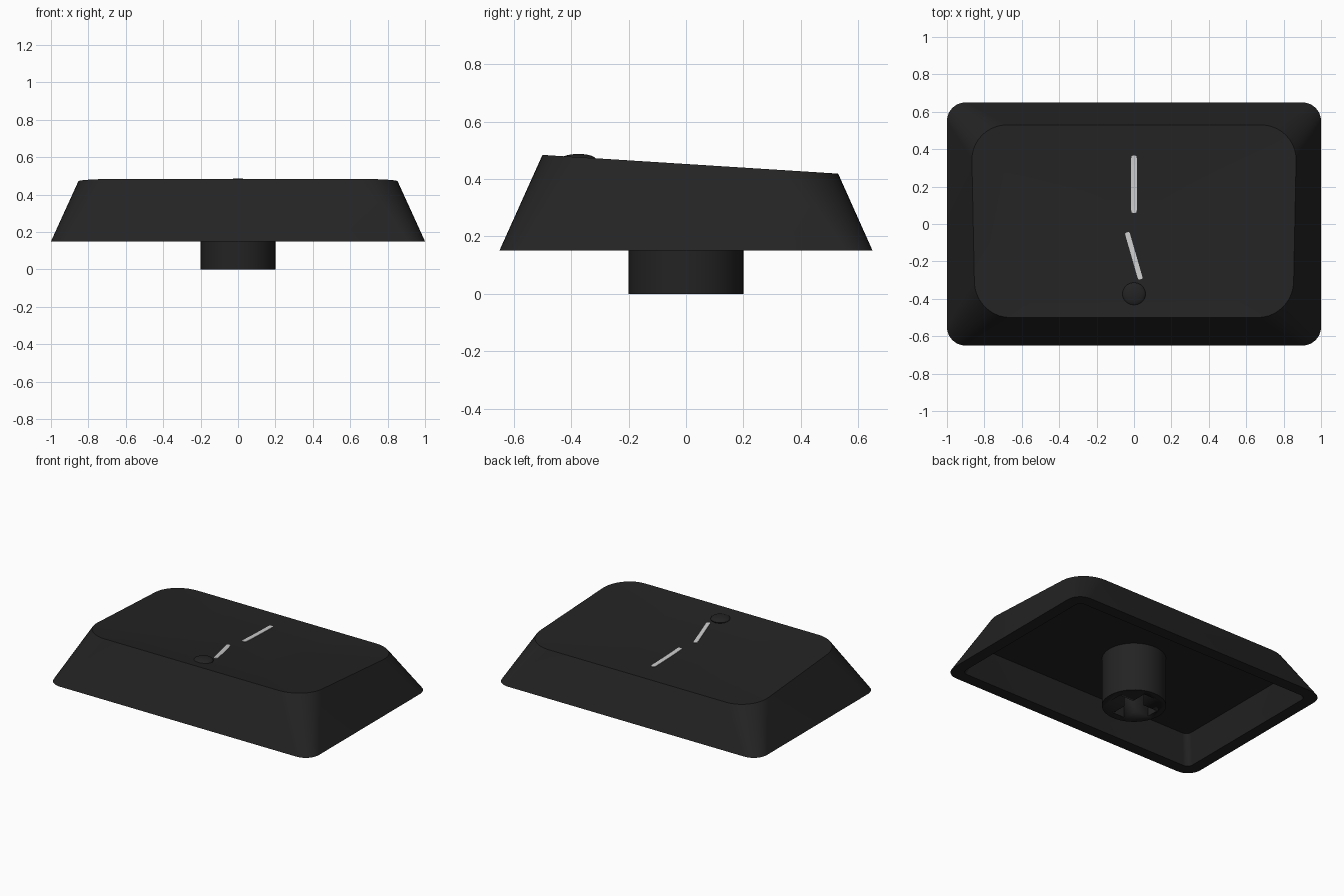
import bpy, bmesh, math
from mathutils import Vector

if "Cube" in bpy.data.objects:
    bpy.data.objects.remove(bpy.data.objects["Cube"])

DISH = 0.02          # depth of the scooped top
MID_Y, HALF_Y, HALF_X = 0.015, 0.515, 0.86


def material(name, value):
    m = bpy.data.materials.new(name)
    m.diffuse_color = (value, value, value, 1)
    m.use_nodes = True
    m.node_tree.nodes["Principled BSDF"].inputs["Base Color"].default_value = m.diffuse_color
    return m


body_mat = material("charcoal plastic", 0.017)
mark_mat = material("light grey paint", 0.6)


def finish(bm, name, mat, angle=30):
    bmesh.ops.recalc_face_normals(bm, faces=bm.faces[:])
    me = bpy.data.meshes.new(name)
    bm.to_mesh(me)
    bm.free()
    ob = bpy.data.objects.new(name, me)
    bpy.context.collection.objects.link(ob)
    me.materials.append(mat)
    bpy.ops.object.select_all(action='DESELECT')
    ob.select_set(True)
    bpy.context.view_layer.objects.active = ob
    bpy.ops.object.shade_smooth_by_angle(angle=math.radians(angle))
    return ob


def rounded_rect(hx, hy, r, steps=10):
    pts = []
    for i, (sx, sy) in enumerate([(1, 1), (-1, 1), (-1, -1), (1, -1)]):
        for k in range(steps + 1):
            a = math.pi / 2 * (i + k / steps)
            pts.append((sx * (hx - r) + r * math.cos(a),
                        sy * (hy - r) + r * math.sin(a)))
    return pts


def plane_z(y):
    return 0.452 - 0.0633 * y


def surface_z(x, y):
    t = max(abs(x) / HALF_X, abs(y - MID_Y) / HALF_Y)
    return plane_z(y) - DISH * (1 - t * t)


# Hollow cap: rings from the dish centre, over the rim, down and inside
rings = []
for k in range(1, 11):
    t = k / 10
    ring = []
    for x, y in rounded_rect(HALF_X, HALF_Y, 0.19):
        y2 = MID_Y + y * t
        x2 = x * t * (1 + 0.012 * y / HALF_Y)
        ring.append((x2, y2, plane_z(y2) - DISH * (1 - t * t)))
    rings.append(ring)
rings.append([(x, y, 0.15) for x, y in rounded_rect(1.0, 0.65, 0.1)])
rings.append([(x, y, 0.15) for x, y in rounded_rect(0.92, 0.57, 0.04)])
rings.append([(x, y, 0.335) for x, y in rounded_rect(0.86, 0.51, 0.04)])

bm = bmesh.new()
vr = [[bm.verts.new(p) for p in ring] for ring in rings]
n = len(vr[0])
for a, b in zip(vr, vr[1:]):
    for i in range(n):
        j = (i + 1) % n
        bm.faces.new((a[i], a[j], b[j], b[i]))
centre = bm.verts.new((0, MID_Y, plane_z(MID_Y) - DISH))
for i in range(n):
    bm.faces.new((centre, vr[0][i], vr[0][(i + 1) % n]))
bm.faces.new(vr[-1])
finish(bm, "cap_shell", body_mat)

# Stem with a cross-shaped socket: cross outline bridged to the round outline
L, W = 0.15, 0.043
cross = [(L, -W), (L, W), (W, W), (W, L), (-W, L), (-W, W),
         (-L, W), (-L, -W), (-W, -W), (-W, -L), (W, -L), (W, -W)]
circle = [(0.2 * math.cos(2 * math.pi * i / 48), 0.2 * math.sin(2 * math.pi * i / 48))
          for i in range(48)]


def tube(bm, outline, z0, z1):
    lo = [bm.verts.new((x, y, z0)) for x, y in outline]
    hi = [bm.verts.new((x, y, z1)) for x, y in outline]
    m = len(lo)
    for i in range(m):
        j = (i + 1) % m
        bm.faces.new((lo[i], lo[j], hi[j], hi[i]))
    return lo, hi


bm = bmesh.new()
tube_lo, tube_hi = tube(bm, circle, 0, 0.345)
bm.faces.new(tube_lo)
bm.faces.new(tube_hi)
stem = finish(bm, "stem", body_mat)

bm = bmesh.new()
lo, hi = tube(bm, cross, -0.1, 0.22)
bm.faces.new(lo)
bm.faces.new(hi)
cutter = finish(bm, "socket_cutter", body_mat)
cutter.hide_render = True
cutter.hide_viewport = True
mod = stem.modifiers.new("socket", 'BOOLEAN')
mod.operation = 'DIFFERENCE'
mod.solver = 'EXACT'
mod.object = cutter

# Touch bump near the front edge
bm = bmesh.new()
bmesh.ops.create_uvsphere(bm, u_segments=32, v_segments=16, radius=0.062)
for v in bm.verts:
    v.co = Vector((v.co.x, v.co.y - 0.375, v.co.z * 0.32 + surface_z(0, -0.375)))
finish(bm, "touch_bump", body_mat)


# Painted strokes: thin rounded strips that follow the dish
def stroke(name, p, q, width):
    p, q = Vector(p), Vector(q)
    d = (q - p).normalized()
    side = Vector((-d.y, d.x))
    r = width / 2
    rows = [(0.0, 0.5), (0.1 * r, 0.75), (0.4 * r, 0.95)]
    length = (q - p).length
    stations = [(s, w) for s, w in rows]
    stations += [(r + (length - 2 * r) * k / 8, 1) for k in range(9)]
    stations += [(length - s, w) for s, w in reversed(rows)]
    bm = bmesh.new()
    quads = []
    for s, w in stations:
        row = []
        for sgn, dz in ((-1, -0.003), (1, -0.003), (1, 0.003), (-1, 0.003)):
            c = p + d * s + side * (sgn * w * r)
            row.append(bm.verts.new((c.x, c.y, surface_z(c.x, c.y) + dz)))
        quads.append(row)
    for a, b in zip(quads, quads[1:]):
        for i in range(4):
            j = (i + 1) % 4
            bm.faces.new((a[i], a[j], b[j], b[i]))
    bm.faces.new(quads[0])
    bm.faces.new(quads[-1])
    finish(bm, name, mark_mat)


stroke("straight_mark", (0, 0.06), (0, 0.365), 0.03)
stroke("slanted_mark", (-0.037, -0.045), (0.035, -0.295), 0.026)
